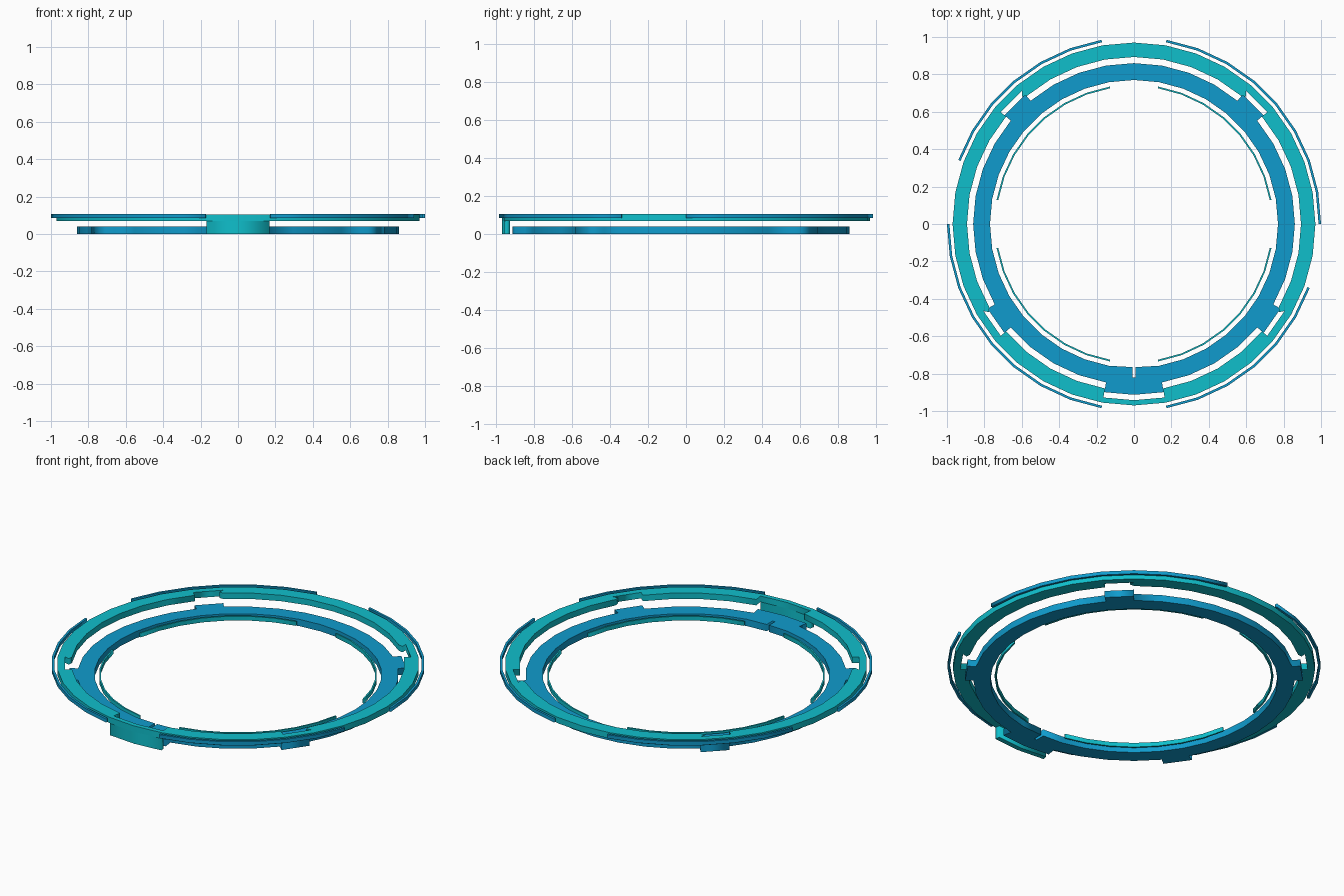
import bpy
from math import radians, cos, sin

if "Cube" in bpy.data.objects:
    bpy.data.objects.remove(bpy.data.objects["Cube"])


def make_mat(name, rgb):
    m = bpy.data.materials.new(name)
    m.diffuse_color = (*rgb, 1)
    m.use_nodes = True
    m.node_tree.nodes["Principled BSDF"].inputs["Base Color"].default_value = m.diffuse_color
    return m


CYAN = make_mat("cyan", (0.005, 0.52, 0.60))
BLUE = make_mat("blue", (0.005, 0.33, 0.61))


def polar(a, r):
    return (r * cos(radians(a)), r * sin(radians(a)))


def arc(a0, a1, r):
    step = 10 if a1 > a0 else -10
    return [polar(a, r) for a in range(a0, a1 + step, step)]


def plate(name, outlines, z0, z1, mat):
    """Fill flat outlines (inner ones become holes) and extrude from z0 to z1."""
    cu = bpy.data.curves.new(name, 'CURVE')
    cu.dimensions = '2D'
    cu.fill_mode = 'BOTH'
    cu.extrude = (z1 - z0) / 2
    for pts in outlines:
        s = cu.splines.new('POLY')
        s.points.add(len(pts) - 1)
        for p, (x, y) in zip(s.points, pts):
            p.co = (x, y, 0, 1)
        s.use_cyclic_u = True
    cu.materials.append(mat)
    ob = bpy.data.objects.new(name, cu)
    ob.location.z = (z0 + z1) / 2
    bpy.context.collection.objects.link(ob)
    bpy.ops.object.select_all(action='DESELECT')
    ob.select_set(True)
    bpy.context.view_layer.objects.active = ob
    bpy.ops.object.convert(target='MESH')
    return ob


def strip(name, a0, a1, r0, r1, z0, z1, mat):
    return plate(name, [arc(a0, a1, r1) + arc(a1, a0, r0)], z0, z1, mat)


def stepped(base, special):
    """Closed 36-sided outline; special maps a start angle to its own points."""
    pts = []
    for a in range(0, 360, 10):
        pts.append(polar(a, base))
        if a in special:
            pts += special[a]
    return pts


# upper ring: four notches with a small tooth at one end, thin front section
NOTCH = 0.93
notches = {260: arc(260, 280, 0.942)}
for a in (40, 130, 210, 320):
    pts = arc(a, a + 10, NOTCH)
    if a in (40, 320):
        pts.append(polar(a + 8.7, 0.908))
    else:
        pts.insert(0, polar(a + 1.3, 0.908))
    notches[a] = pts
inner = stepped(0.893, notches)
mid = polar(270, 0.893)
inner = [p for p in inner if abs(p[0] - mid[0]) + abs(p[1] - mid[1]) > 1e-6]
plate("upper_ring", [arc(0, 350, 0.97), inner], 0.07, 0.105, CYAN)

# front tab hanging from the upper ring
strip("front_tab", 260, 280, 0.942, 0.97, 0.0, 0.07, CYAN)

# lower ring: four locating lugs, wide front lug and a slot
lugs = {a: arc(a, a + 10, 0.905) for a in (40, 130, 210, 320)}
lugs[260] = arc(260, 280, 0.913)
outer = stepped(0.86, lugs)
mid = polar(270, 0.86)
outer = [p for p in outer if abs(p[0] - mid[0]) + abs(p[1] - mid[1]) > 1e-6]
w = 0.008
slot = [(-w, -0.765), (-w, -0.82), (w, -0.82), (w, -0.765)]
hole = arc(0, 260, 0.77) + slot + arc(280, 350, 0.77)
plate("lower_ring", [outer, hole], 0.0, 0.04, BLUE)

# thin edge strips outside the upper ring and inside the lower ring
for i, (a0, a1) in enumerate(((0, 80), (100, 160), (180, 260), (280, 340))):
    strip(f"outer_strip_{i}", a0, a1, 0.987, 1.0, 0.085, 0.106, BLUE)
for i in range(4):
    strip(f"inner_strip_{i}", 90 * i + 10, 90 * i + 80, 0.737, 0.746,
          0.015, 0.04, CYAN)
